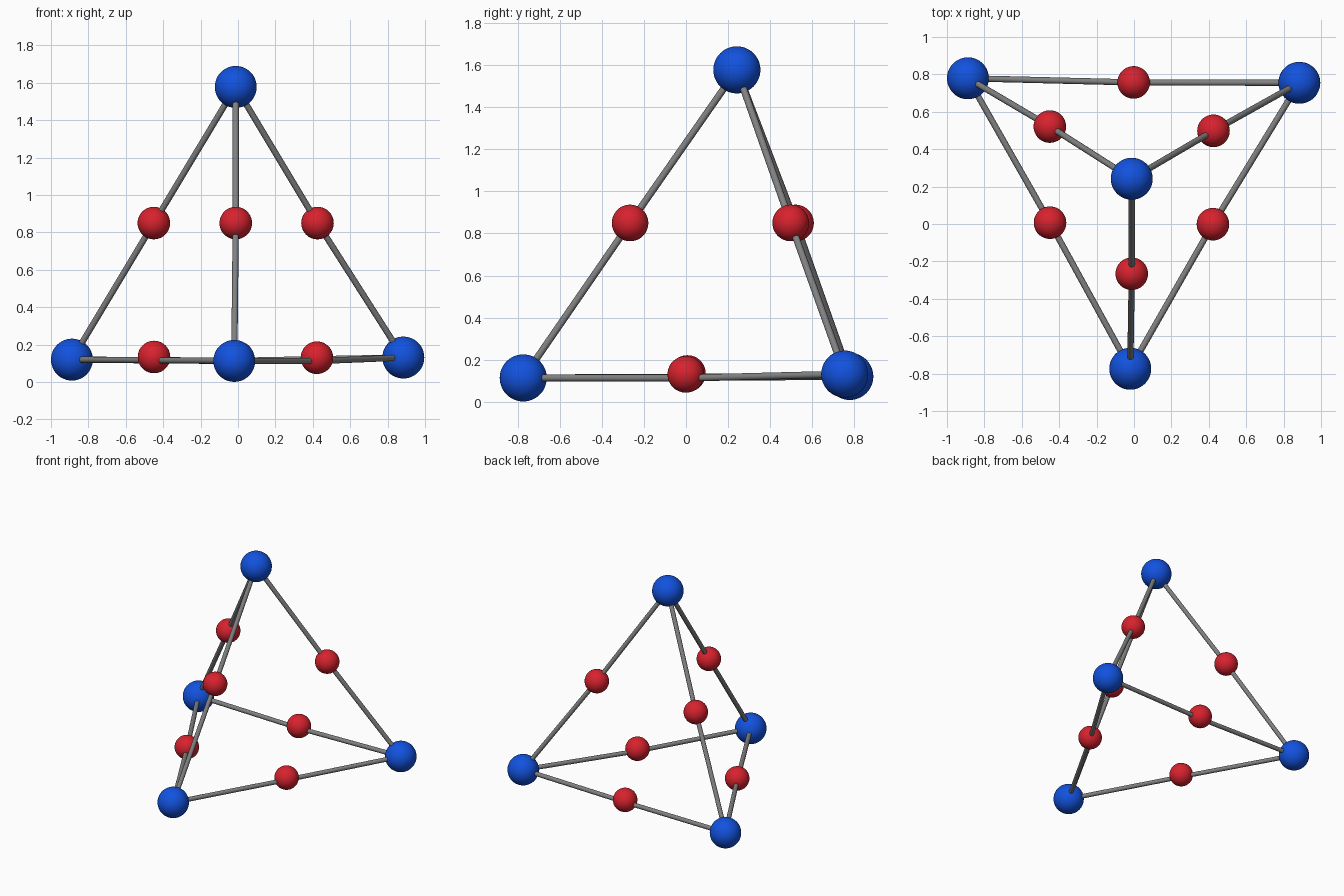
import bpy
from mathutils import Vector

if "Cube" in bpy.data.objects:
    bpy.data.objects.remove(bpy.data.objects["Cube"])


def material(name, rgb):
    m = bpy.data.materials.new(name)
    m.diffuse_color = (*rgb, 1.0)
    m.use_nodes = True
    m.node_tree.nodes["Principled BSDF"].inputs["Base Color"].default_value = m.diffuse_color
    return m


BLUE = material("blue", (0.006, 0.085, 0.74))
RED = material("red", (0.68, 0.016, 0.027))
GREY = material("grey", (0.22, 0.22, 0.22))


def finish(name, mat):
    ob = bpy.context.object
    ob.name = name
    ob.data.materials.append(mat)
    bpy.ops.object.shade_smooth_by_angle()
    return ob


def ball(name, centre, radius, mat):
    bpy.ops.mesh.primitive_uv_sphere_add(segments=48, ring_count=24,
                                         radius=radius, location=centre)
    return finish(name, mat)


def rod(name, a, b, radius=0.0165):
    a, b = Vector(a), Vector(b)
    bpy.ops.mesh.primitive_cylinder_add(vertices=24, radius=radius,
                                        depth=(b - a).length, location=(a + b) / 2)
    bpy.context.object.rotation_euler = (b - a).to_track_quat('Z', 'Y').to_euler()
    return finish(name, GREY)


# Corner balls of the tetrahedron
corners = {
    "front": (-0.02, -0.774, 0.113),
    "left": (-0.888, 0.779, 0.12),
    "right": (0.884, 0.755, 0.131),
    "top": (-0.012, 0.242, 1.578),
}
for name, p in corners.items():
    ball(f"{name}_corner_ball", p, 0.112, BLUE)

# Edge balls, each with the two rods that join it to its corners
edges = {
    ("front", "left"): (-0.449, 0.007, 0.134),
    ("front", "right"): (0.422, -0.001, 0.13),
    ("left", "right"): (-0.002, 0.757, 0.132),
    ("front", "top"): (-0.012, -0.266, 0.85),
    ("left", "top"): (-0.45, 0.521, 0.85),
    ("right", "top"): (0.425, 0.498, 0.85),
}
for (a, b), p in edges.items():
    ball(f"{a}_{b}_edge_ball", p, 0.087, RED)
    # base rods meet a little below the middle of the red ball
    joint = Vector(p) if b == "top" else Vector((p[0], p[1], p[2] - 0.018))
    rod(f"{a}_{b}_rod_a", corners[a], joint)
    rod(f"{a}_{b}_rod_b", joint, corners[b])
